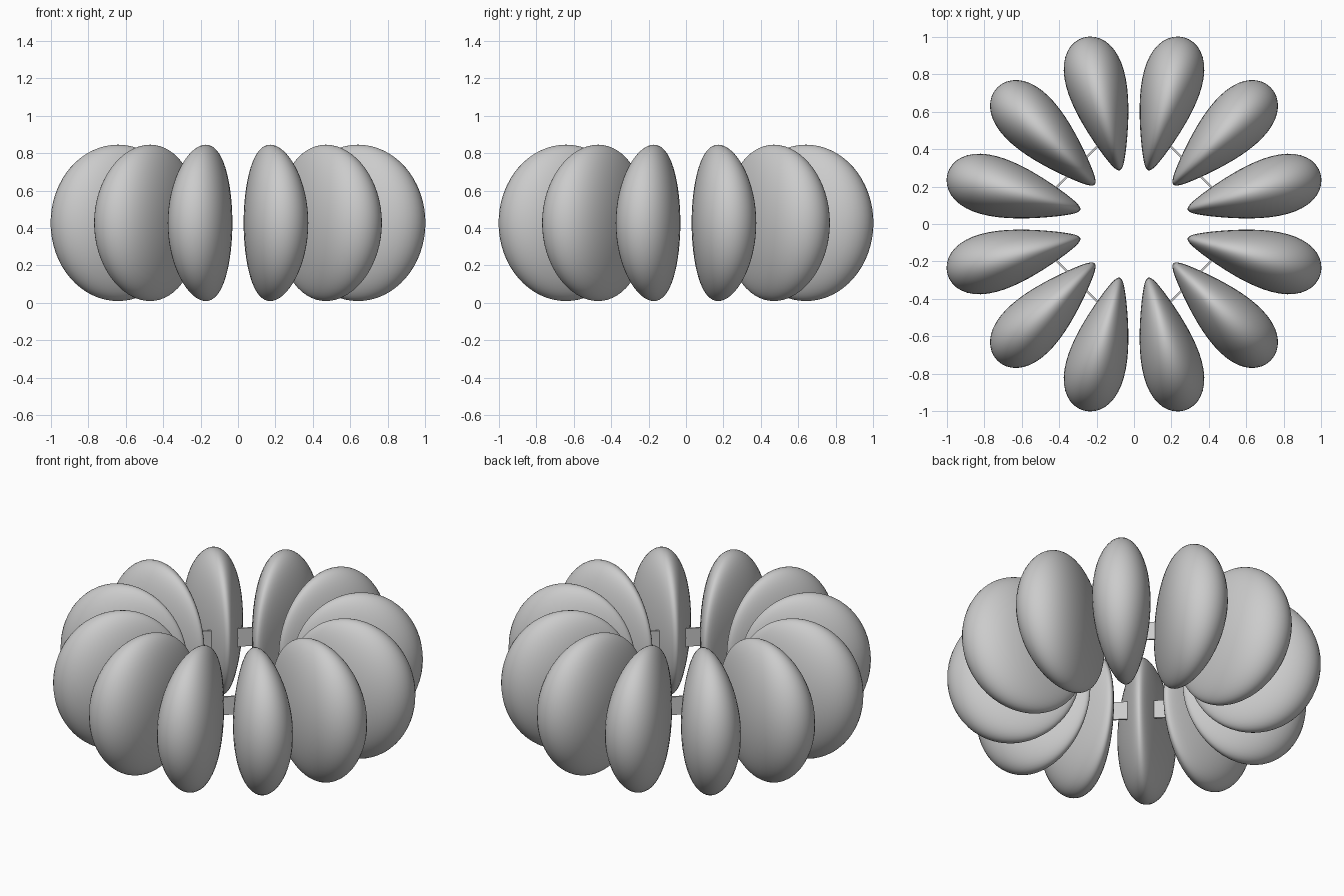
import bpy, bmesh, math
from mathutils import Matrix, Vector

cube = bpy.data.objects.get("Cube")
if cube:
    bpy.data.objects.remove(cube, do_unlink=True)

MID_Z = 0.427

grey = bpy.data.materials.new("plain grey")
grey.use_nodes = True
colour = (0.6, 0.6, 0.6, 1)
grey.diffuse_color = colour
grey.node_tree.nodes["Principled BSDF"].inputs["Base Color"].default_value = colour


def add_object(name, mesh, angle):
    obj = bpy.data.objects.new(name, mesh)
    obj.rotation_euler.z = math.radians(angle)
    bpy.context.collection.objects.link(obj)
    return obj


def finish_mesh(name, bm, smooth):
    mesh = bpy.data.meshes.new(name)
    bmesh.ops.recalc_face_normals(bm, faces=bm.faces)
    for face in bm.faces:
        face.smooth = smooth
    bm.to_mesh(mesh)
    bm.free()
    mesh.materials.append(grey)
    return mesh


# Lobe: an upright flattened ellipsoid, tapered to a thin inner edge
bm = bmesh.new()
bmesh.ops.create_uvsphere(bm, u_segments=48, v_segments=32, radius=1)
for v in bm.verts:
    x, y, z = v.co
    v.co = Vector((0.665 + 0.368 * x, y * (0.145 + 0.074 * x), MID_Z + 0.418 * z))
lobe_mesh = finish_mesh("lobe", bm, True)

# Connecting strap: a thin upright plate through three neighbouring lobes
bm = bmesh.new()
bmesh.ops.create_cube(bm, size=1)
bmesh.ops.transform(bm, verts=bm.verts, matrix=Matrix.Translation((0.432, 0, MID_Z))
                    @ Matrix.Diagonal((0.01, 0.5, 0.11, 1)))
strap_mesh = finish_mesh("strap", bm, False)

# Ring of twelve lobes, joined in four groups of three
for i in range(12):
    add_object(f"lobe_{i + 1}", lobe_mesh, 15 + 30 * i)
for i in range(4):
    add_object(f"connecting_strap_{i + 1}", strap_mesh, 45 + 90 * i)
